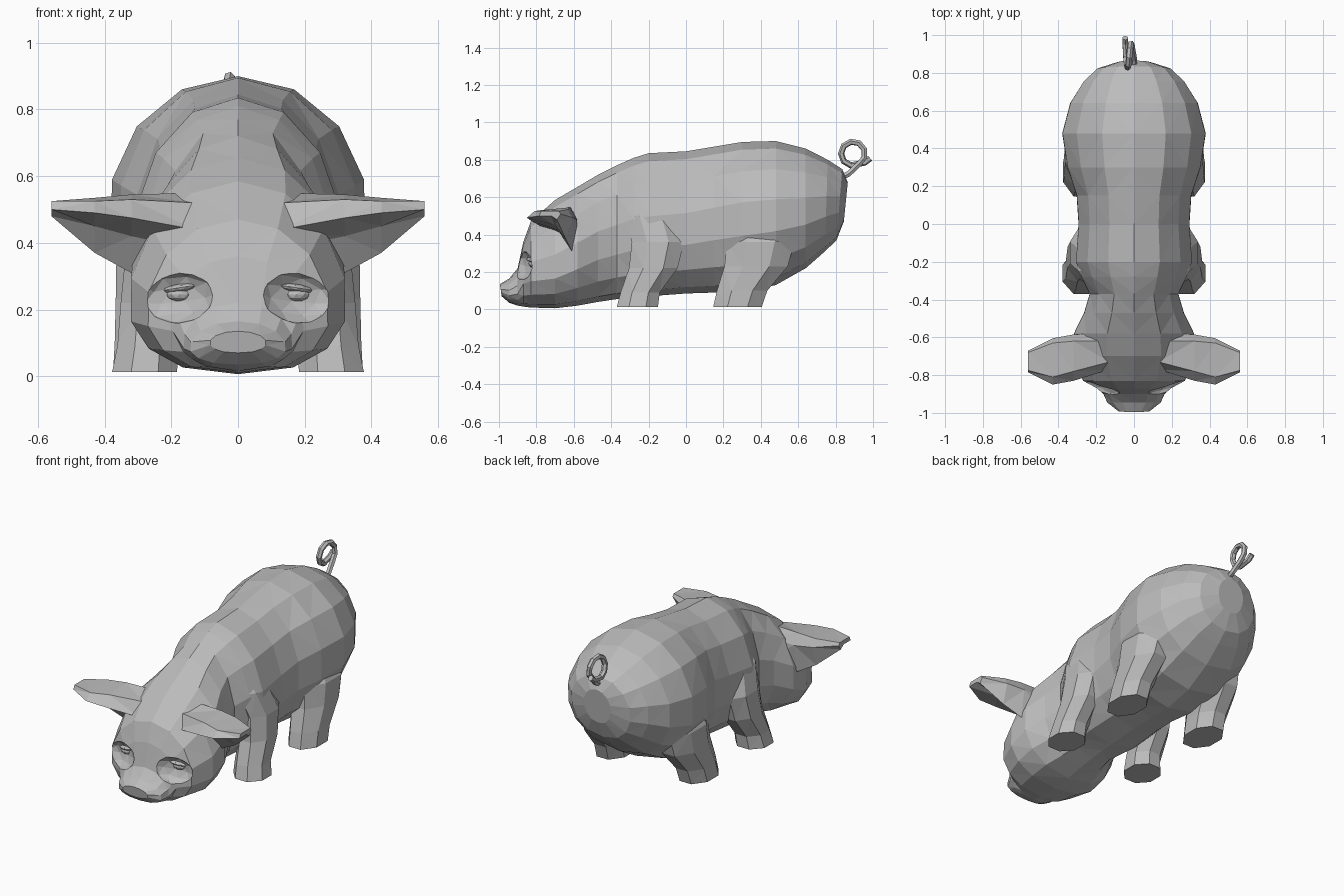
import bpy, bmesh, math
from mathutils import Vector

if "Cube" in bpy.data.objects:
    bpy.data.objects.remove(bpy.data.objects["Cube"], do_unlink=True)

skin = bpy.data.materials.new("plain grey")
skin.use_nodes = True
GREY = (0.5, 0.5, 0.5, 1)
skin.diffuse_color = GREY
skin.node_tree.nodes["Principled BSDF"].inputs["Base Color"].default_value = GREY


def loft(name, rings):
    """Closed, flat-shaded skin through a list of equal-length point rings."""
    bm = bmesh.new()
    loops = [[bm.verts.new(p) for p in ring] for ring in rings]
    n = len(loops[0])
    for a, b in zip(loops, loops[1:]):
        for i in range(n):
            j = (i + 1) % n
            bm.faces.new((a[i], a[j], b[j], b[i]))
    bm.faces.new(loops[0])
    bm.faces.new(loops[-1])
    bmesh.ops.triangulate(bm, faces=[f for f in bm.faces if len(f.verts) == 4],
                          quad_method='SHORT_EDGE')
    bmesh.ops.recalc_face_normals(bm, faces=bm.faces)
    me = bpy.data.meshes.new(name)
    bm.to_mesh(me)
    bm.free()
    ob = bpy.data.objects.new(name, me)
    bpy.context.collection.objects.link(ob)
    me.materials.append(skin)
    return ob


def ball(name, loc, size, rot=(0, 0, 0)):
    bpy.ops.mesh.primitive_ico_sphere_add(subdivisions=2, radius=1, location=loc, rotation=rot)
    ob = bpy.context.object
    ob.name, ob.scale = name, size
    ob.data.materials.append(skin)
    return ob


def carve(target, cutter):
    mod = target.modifiers.new("carve", 'BOOLEAN')
    mod.operation, mod.object, mod.solver = 'DIFFERENCE', cutter, 'EXACT'
    bpy.context.view_layer.objects.active = target
    bpy.ops.object.modifier_apply(modifier=mod.name)
    bpy.data.objects.remove(cutter, do_unlink=True)


# Body, head and snout: (y, top, bottom, half width, height of widest point, lean)
SECTIONS = [
    (-.99, .135, .07, .085, .1, -.15), (-.945, .165, .035, .145, .085), (-.9, .22, .02, .165, .1),
    (-.87, .36, .015, .2, .17), (-.83, .47, .01, .275, .19), (-.7, .585, .006, .328, .21),
    (-.58, .655, .02, .325, .27), (-.47, .72, .04, .27, .33), (-.37, .77, .055, .24, .36),
    (-.28, .81, .065, .285, .39),
    (-.2, .835, .07, .315, .4), (0, .845, .085, .3, .42), (.15, .87, .09, .31, .45),
    (.3, .895, .09, .36, .48), (.48, .9, .13, .388, .5), (.64, .86, .22, .345, .52),
    (.75, .8, .31, .275, .55, .03), (.82, .75, .37, .2, .56, .08), (.855, .68, .47, .09, .58, .1),
]


def body_ring(y, top, bottom, width, mid, lean=0, n=14):
    ring = []
    for i in range(n):
        a = math.tau * i / n
        s, c = math.sin(a), math.cos(a)
        height = top - mid if c > 0 else mid - bottom
        fullness = 1 if c > 0 else .82
        ring.append((width * math.copysign(abs(s) ** fullness, s),
                     y + lean * height * c, mid + height * c))
    return ring


body = loft("body", [body_ring(*s) for s in SECTIONS])

# Legs: (x, y, z, half width, half length), from the foot up into the flank
FRONT_LEG = [(.28, -.26, .012, .098, .11), (.272, -.245, .09, .09, .105),
             (.262, -.175, .22, .09, .13), (.25, -.15, .36, .088, .14),
             (.2, -.19, .5, .095, .14), (.11, -.22, .62, .09, .09)]
HIND_LEG = [(.28, .275, .012, .095, .13), (.275, .3, .1, .095, .135),
            (.262, .375, .23, .105, .17), (.245, .4, .36, .12, .18), (.13, .42, .56, .12, .15)]


def leg_ring(side, x, y, z, w, l, n=8):
    angles = [math.tau * (i + .5) / n for i in range(n)]
    return [(side * (x + w * 1.08 * math.cos(a)), y + l * 1.08 * math.sin(a), z)
            for a in angles]


# Ears: cupped sections at each x, as (y, z) points
EAR = {
    .13: [(-.77, .44), (-.73, .52), (-.62, .55), (-.58, .49), (-.57, .36), (-.66, .38)],
    .32: [(-.83, .475), (-.78, .53), (-.62, .545), (-.585, .48), (-.61, .31), (-.68, .42)],
    .43: [(-.85, .49), (-.81, .525), (-.63, .535), (-.605, .49), (-.64, .37), (-.7, .45)],
    .56: [(-.785, .5), (-.775, .525), (-.68, .525), (-.67, .51), (-.69, .48), (-.72, .5)],
}

for side, label in ((1, "left"), (-1, "right")):
    loft(f"{label}_front_leg", [leg_ring(side, *s) for s in FRONT_LEG])
    loft(f"{label}_hind_leg", [leg_ring(side, *s) for s in HIND_LEG])
    loft(f"{label}_ear", [[(side * x, y, z) for y, z in pts] for x, pts in EAR.items()])
    # Shallow eye sockets running down to the cheeks
    carve(body, ball("socket_cutter", (side * .18, -.88, .235), (.12, .055, .08),
                     (-.2, side * .12, side * .35)))
    # Small eyeball with a heavy upper lid
    ball(f"{label}_eye", (side * .175, -.815, .245), (.04, .028, .022))
    ball(f"{label}_eyelid", (side * .175, -.82, .264), (.055, .03, .013),
         (0, side * .15, side * .35))

# Curly tail: a stem, one loop and a short tip
path = [Vector((0, .81, .695)), Vector((0, .87, .725))]
for i in range(9):
    a = math.radians(-60 + 40 * i)
    path.append(Vector((-.01 - .004 * i, .893 + .064 * math.cos(a), .833 + .064 * math.sin(a))))
path += [Vector((-.046, .955, .785)), Vector((-.046, .985, .808))]
curve = bpy.data.curves.new("tail", 'CURVE')
curve.dimensions = '3D'
curve.bevel_depth, curve.bevel_resolution, curve.use_fill_caps = .017, 1, True
spline = curve.splines.new('POLY')
spline.points.add(len(path) - 1)
for point, p in zip(spline.points, path):
    point.co = (*p, 1)
curve.materials.append(skin)
tail = bpy.data.objects.new("tail", curve)
bpy.context.collection.objects.link(tail)
bpy.ops.object.select_all(action='DESELECT')
tail.select_set(True)
bpy.context.view_layer.objects.active = tail
bpy.ops.object.convert(target='MESH')
bpy.ops.object.shade_flat()
